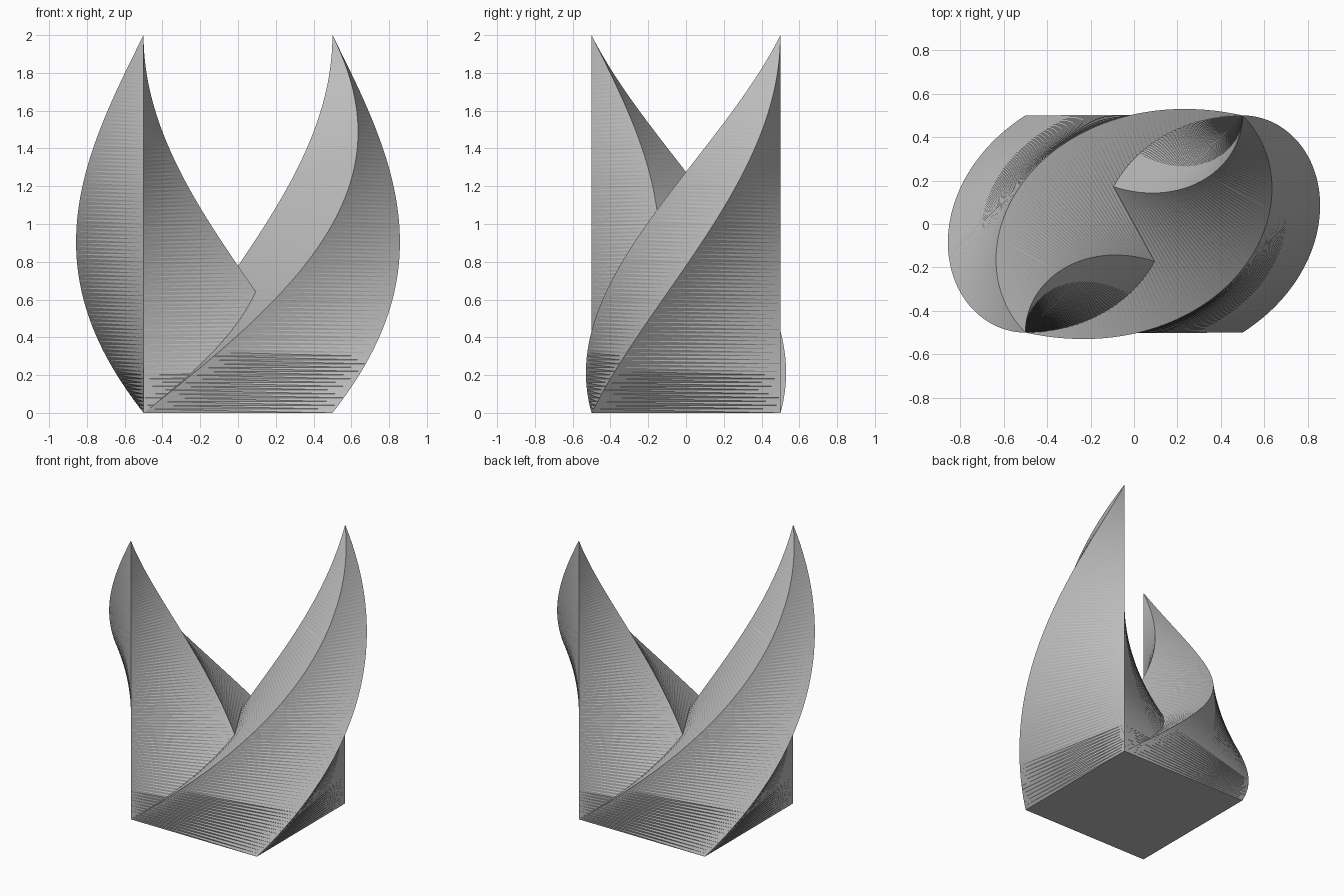
import bpy
import bmesh
import math
from mathutils import Matrix, Vector

if "Cube" in bpy.data.objects:
    bpy.data.objects.remove(bpy.data.objects["Cube"], do_unlink=True)

HEIGHT = 2.0
SLICES = 100
TWIST = math.radians(90)

# Plain grey finish
grey = bpy.data.materials.new("plain_grey")
grey.use_nodes = True
colour = (0.5, 0.5, 0.5, 1)
grey.diffuse_color = colour
grey.node_tree.nodes["Principled BSDF"].inputs["Base Color"].default_value = colour


def twisted_horn(name, turn):
    """Square tower that shrinks to a point while twisting about one fixed corner."""
    pivot = Vector((0.5, 0.5, 0))
    square = [Vector(p) for p in ((0, 0, 0), (-1, 0, 0), (-1, -1, 0), (0, -1, 0))]
    bm = bmesh.new()
    rings = []
    for i in range(SLICES):
        t = i / SLICES
        spin = Matrix.Rotation(TWIST * t, 3, 'Z')
        lift = Vector((0, 0, HEIGHT * t))
        rings.append([bm.verts.new(pivot + lift + spin @ p * (1 - t)) for p in square])
    tip = bm.verts.new(pivot + Vector((0, 0, HEIGHT)))

    # Base, side walls and tip
    bm.faces.new(rings[0][::-1])
    for low, high in zip(rings, rings[1:]):
        for k in range(4):
            n = (k + 1) % 4
            bm.faces.new((low[k], low[n], high[n], high[k]))
    for k in range(4):
        bm.faces.new((rings[-1][k], rings[-1][(k + 1) % 4], tip))

    # Crisp triangulated facets
    bmesh.ops.triangulate(bm, faces=bm.faces[:], quad_method='SHORT_EDGE')
    bmesh.ops.rotate(bm, verts=bm.verts[:], cent=(0, 0, 0),
                     matrix=Matrix.Rotation(turn, 3, 'Z'))
    bmesh.ops.recalc_face_normals(bm, faces=bm.faces[:])
    mesh = bpy.data.meshes.new(name)
    bm.to_mesh(mesh)
    bm.free()
    mesh.materials.append(grey)
    horn = bpy.data.objects.new(name, mesh)
    bpy.context.scene.collection.objects.link(horn)


# Two horns share the same base, rising from opposite corners
twisted_horn("left_horn", 0)
twisted_horn("right_horn", math.pi)
